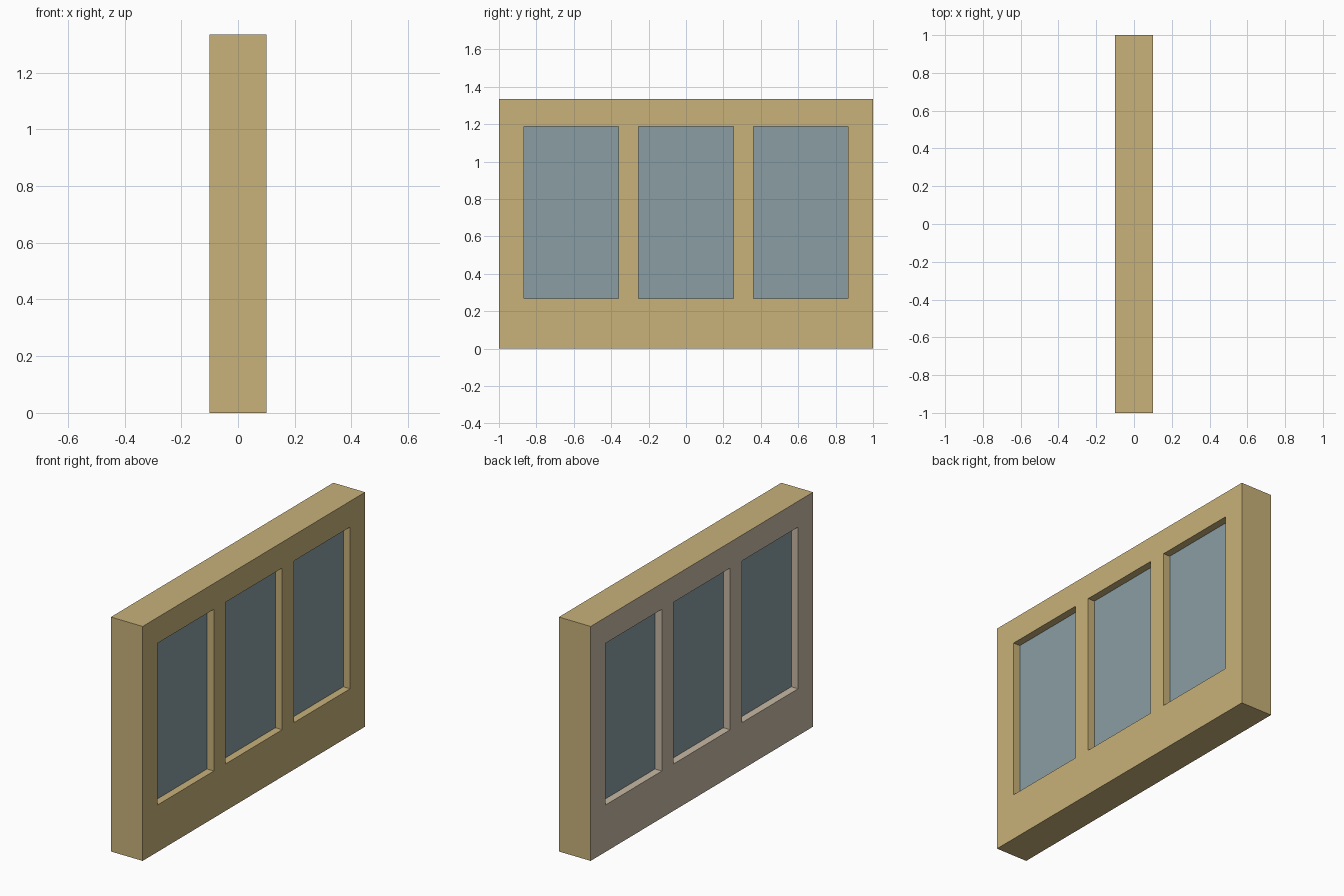
import bpy, bmesh

if "Cube" in bpy.data.objects:
    bpy.data.objects.remove(bpy.data.objects["Cube"])

HALF_T = 0.10                      # half wall thickness
GLASS_T = 0.057                    # half glazing thickness
YS = [-1.0, -0.865, -0.36, -0.255, 0.255, 0.36, 0.865, 1.0]
ZS = [0.0, 0.267, 1.187, 1.334]


def srgb(r, g, b):
    f = lambda c: c / 12.92 if c <= 0.04045 else ((c + 0.055) / 1.055) ** 2.4
    return (f(r / 255), f(g / 255), f(b / 255), 1.0)


def material(name, rgb):
    m = bpy.data.materials.new(name)
    m.diffuse_color = srgb(*rgb)
    m.use_nodes = True
    m.node_tree.nodes["Principled BSDF"].inputs["Base Color"].default_value = m.diffuse_color
    return m


tan = material("tan wall", (200, 178, 122))
taupe = material("taupe inner face", (200, 186, 165))
glass = material("blue grey glass", (138, 157, 162))


def finish(name, bm, mats):
    bmesh.ops.remove_doubles(bm, verts=bm.verts, dist=1e-5)
    bmesh.ops.recalc_face_normals(bm, faces=bm.faces)
    me = bpy.data.meshes.new(name)
    bm.to_mesh(me)
    bm.free()
    for m in mats:
        me.materials.append(m)
    ob = bpy.data.objects.new(name, me)
    bpy.context.collection.objects.link(ob)
    return ob


def is_window(i, j):
    return j == 1 and i in (1, 3, 5)


def is_solid(i, j):
    return 0 <= i < len(YS) - 1 and 0 <= j < len(ZS) - 1 and not is_window(i, j)


# Wall panel: grid of cells with three window openings
bm = bmesh.new()


def quad(pts, mat):
    bm.faces.new([bm.verts.new(p) for p in pts]).material_index = mat


for i in range(len(YS) - 1):
    for j in range(len(ZS) - 1):
        if not is_solid(i, j):
            continue
        a, b, c, d = YS[i], YS[i + 1], ZS[j], ZS[j + 1]
        for x, mat in ((HALF_T, 0), (-HALF_T, 1)):
            quad([(x, a, c), (x, b, c), (x, b, d), (x, a, d)], mat)
        # Outer edges and window reveals, split at mid thickness
        sides = [((i - 1, j), (a, c), (a, d)), ((i + 1, j), (b, c), (b, d)),
                 ((i, j - 1), (a, c), (b, c)), ((i, j + 1), (a, d), (b, d))]
        for cell, p, q in sides:
            if is_solid(*cell):
                continue
            for x, inner in ((HALF_T, 0), (-HALF_T, 1)):
                mat = inner if is_window(*cell) else 0
                quad([(0, *p), (x, *p), (x, *q), (0, *q)], mat)
finish("window_wall", bm, [tan, taupe])

# Recessed glass panes
for n, i in enumerate((1, 3, 5)):
    bm = bmesh.new()
    bmesh.ops.create_cube(bm, size=1.0)
    for v in bm.verts:
        v.co = (v.co.x * 2 * GLASS_T,
                YS[i] if v.co.y < 0 else YS[i + 1],
                ZS[1] if v.co.z < 0 else ZS[2])
    finish(f"glass_pane_{n + 1}", bm, [glass])
